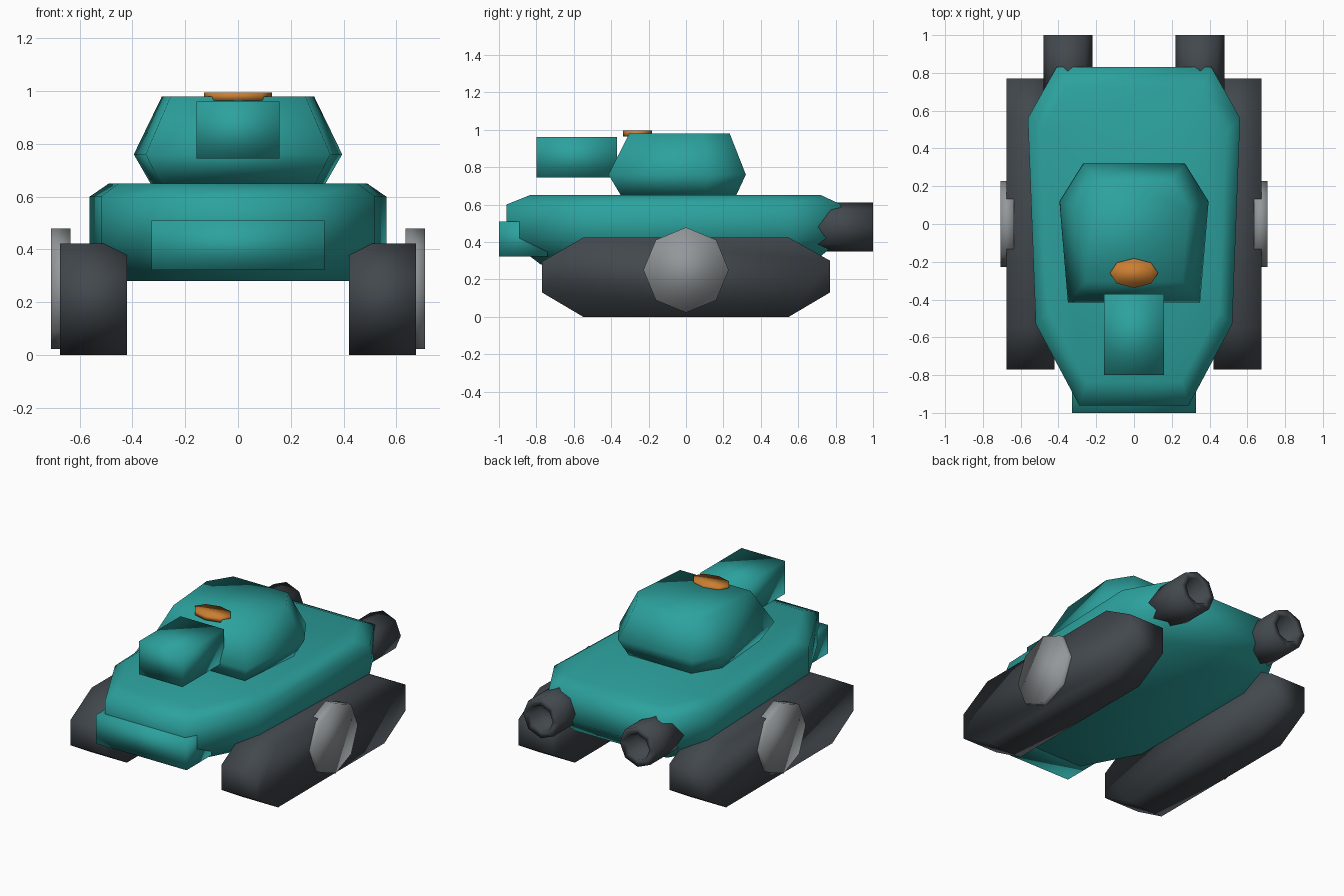
import bpy, bmesh, math

if "Cube" in bpy.data.objects:
    bpy.data.objects.remove(bpy.data.objects["Cube"])


def material(name, rgb):
    m = bpy.data.materials.new(name)
    m.diffuse_color = (*rgb, 1)
    m.use_nodes = True
    m.node_tree.nodes["Principled BSDF"].inputs["Base Color"].default_value = m.diffuse_color
    return m


TEAL = material("teal_paint", (0.025, 0.36, 0.34))
DARK = material("dark_metal", (0.055, 0.065, 0.075))
GREY = material("grey_metal", (0.29, 0.31, 0.32))
ORANGE = material("orange_paint", (0.60, 0.21, 0.03))


def loft(name, rings, mat):
    """Skin a list of equal-length rings, capping both ends; soft shaded."""
    bm = bmesh.new()
    loops = [[bm.verts.new(p) for p in ring] for ring in rings]
    n = len(loops[0])
    for a, b in zip(loops, loops[1:]):
        for i in range(n):
            j = (i + 1) % n
            bm.faces.new((a[i], a[j], b[j], b[i]))
    bm.faces.new(loops[0][::-1])
    bm.faces.new(loops[-1])
    bmesh.ops.recalc_face_normals(bm, faces=bm.faces)
    for f in bm.faces:
        f.smooth = True
    me = bpy.data.meshes.new(name)
    bm.to_mesh(me)
    bm.free()
    me.materials.append(mat)
    ob = bpy.data.objects.new(name, me)
    bpy.context.collection.objects.link(ob)
    return ob


def body(name, half, levels, mat):
    """Symmetric plan outline scaled at several heights (z, scale)."""
    plan = half + [(-x, y) for x, y in reversed(half)]
    return loft(name, [[(x * s, y * s, z) for x, y in plan] for z, s in levels], mat)


def box(name, x, y0, y1, z0, z1, mat):
    return loft(name, [[(-x, y, z0), (x, y, z0), (x, y, z1), (-x, y, z1)]
                       for y in (y0, y1)], mat)


def octagon(rx, ry):
    return [(rx * math.cos(i * math.pi / 4), ry * math.sin(i * math.pi / 4))
            for i in range(8)]


# hull and turret
body("hull", [(0.29, -0.96), (0.52, -0.53), (0.562, 0.56), (0.41, 0.83)],
     [(0.28, 0.81), (0.42, 1), (0.60, 1), (0.65, 0.87)], TEAL)
body("turret", [(0.35, -0.415), (0.395, 0.12), (0.27, 0.32)],
     [(0.65, 0.84), (0.76, 1), (0.98, 0.73)], TEAL)

# stubby gun and front plate
box("gun_barrel", 0.158, -0.80, -0.37, 0.745, 0.96, TEAL)
box("front_plate", 0.327, -1.0, -0.74, 0.322, 0.51, TEAL)

# hatch on the turret roof
loft("hatch", [[(x, y - 0.26, z) for x, y in octagon(0.128, 0.078)]
               for z in (0.965, 0.995)], ORANGE)

track_profile = [(-0.55, 0), (0.55, 0), (0.77, 0.13), (0.77, 0.30),
                 (0.55, 0.423), (-0.55, 0.423), (-0.77, 0.295), (-0.77, 0.13)]

for side, s in (("left", -1), ("right", 1)):
    # track block
    loft(f"{side}_track", [[(s * x, y, z) for y, z in track_profile]
                           for x in (0.42, 0.675)], DARK)
    # octagonal wheel disc
    loft(f"{side}_wheel", [[(s * x, y, z + 0.25) for y, z in octagon(0.228, 0.228)]
                           for x in (0.635, 0.708)], GREY)
    # exhaust pipe with a recessed mouth
    loft(f"{side}_exhaust", [[(s * 0.35 + x, y, z + 0.48) for x, z in octagon(r, r)]
                             for y, r in ((0.66, 0.13), (1.0, 0.13),
                                          (1.0, 0.085), (0.90, 0.08))], DARK)
